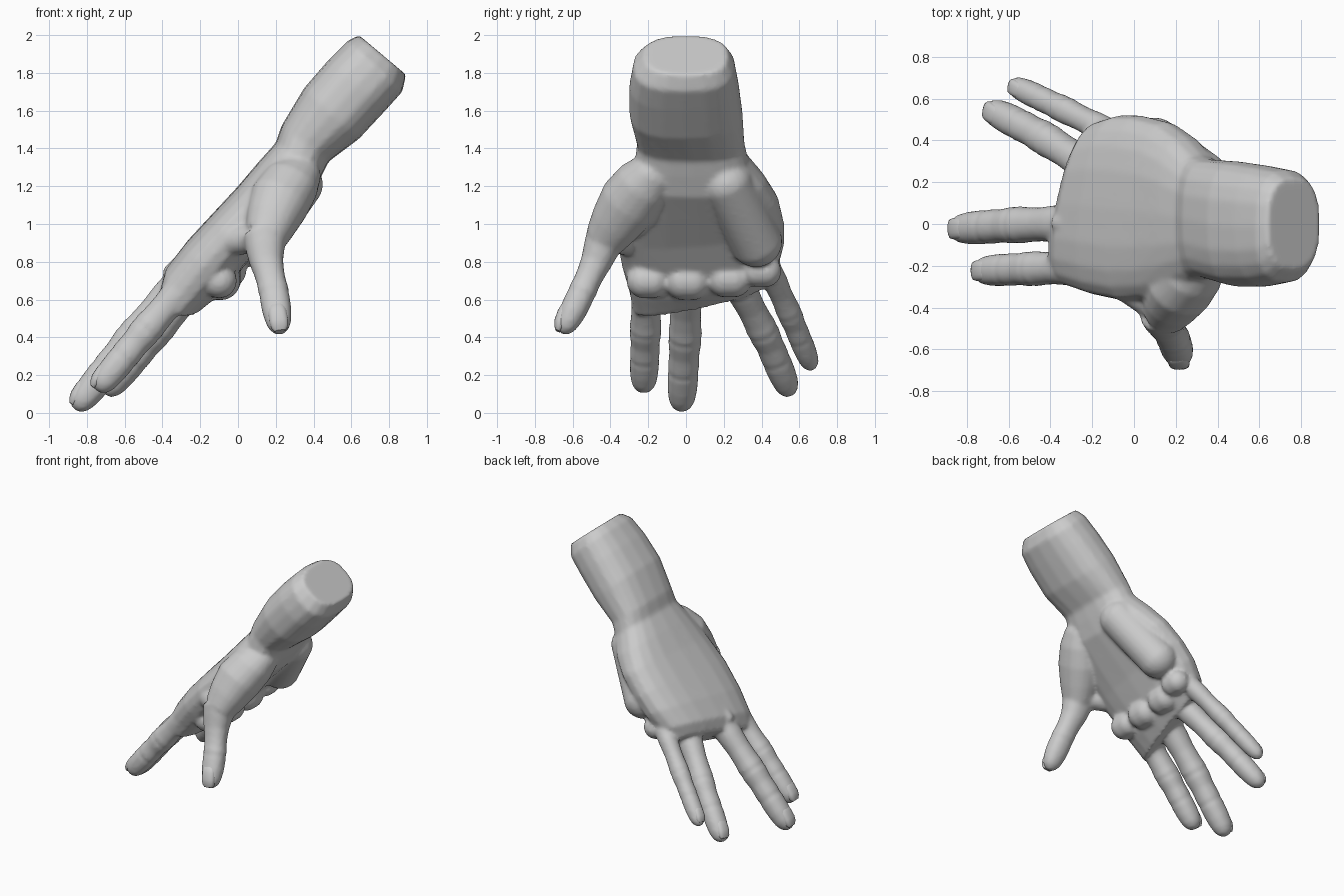
import bpy, bmesh, math
from mathutils import Vector as V

if "Cube" in bpy.data.objects:
    bpy.data.objects.remove(bpy.data.objects["Cube"])

SIDES = 20
DORSAL = V((-0.72, 0, 0.7))


def spow(v, p):
    return math.copysign(abs(v) ** (2 / p), v)


def loft(bm, rings, p=2.0):
    """Closed skin through rings of (centre, half width vector, half height vector)."""
    loops = []
    for c, a, b in rings:
        loops.append([bm.verts.new(c + a * spow(math.cos(t), p) + b * spow(math.sin(t), p))
                      for t in (2 * math.pi * i / SIDES for i in range(SIDES))])
    faces = [bm.faces.new(loops[0][::-1]), bm.faces.new(loops[-1])]
    for l0, l1 in zip(loops, loops[1:]):
        for i in range(SIDES):
            j = (i + 1) % SIDES
            faces.append(bm.faces.new((l0[i], l0[j], l1[j], l1[i])))
    bmesh.ops.recalc_face_normals(bm, faces=faces)


def frame(d, dorsal):
    a = d.cross(dorsal).normalized()
    return a, a.cross(d).normalized()


def along(pts, t):
    """Point and direction at fraction t of a polyline."""
    lens = [(q - p).length for p, q in zip(pts, pts[1:])]
    s = t * sum(lens)
    for i, n in enumerate(lens):
        if s <= n or i == len(lens) - 1:
            return pts[i].lerp(pts[i + 1], s / n), (pts[i + 1] - pts[i]).normalized()
        s -= n


def tube(bm, pts, table, r, dorsal=DORSAL, flat=1.0):
    a, b = frame((pts[-1] - pts[0]).normalized(), dorsal)
    loft(bm, [(along(pts, t)[0], a * r * k, b * r * k * flat) for t, k in table], 2.2)


def blob(bm, p, q, r, flat=1.0, dorsal=DORSAL):
    """Rounded capsule-like muscle pad from p to q."""
    p, q = V(p), V(q)
    d = (q - p).normalized()
    a, b = frame(d, dorsal)
    n = 8
    rings = []
    for end, sgn in ((p, -1), (q, 1)):
        for i in range(n):
            t = (1 - i / n if sgn < 0 else (i + 1) / n) * math.pi / 2 * 0.95
            k = r * math.cos(t)
            rings.append((end + d * sgn * r * math.sin(t), a * k, b * k * flat))
    loft(bm, rings)


def make(name, bm):
    me = bpy.data.meshes.new(name)
    bm.to_mesh(me)
    bm.free()
    ob = bpy.data.objects.new(name, me)
    bpy.context.collection.objects.link(ob)
    return ob


hand = bmesh.new()

# forearm and palm: dorsal x,z / palmar x,z / y range / slant
sections = [
    (0.64, 2.00, 0.89, 1.79, -0.22, 0.22, 0),
    (0.58, 1.97, 0.87, 1.70, -0.28, 0.26, 0),
    (0.48, 1.87, 0.78, 1.60, -0.30, 0.28, 0),
    (0.35, 1.72, 0.64, 1.45, -0.30, 0.30, 0),
    (0.23, 1.52, 0.48, 1.33, -0.26, 0.31, 0),
    (0.20, 1.43, 0.44, 1.25, -0.27, 0.33, 0),
    (0.11, 1.33, 0.38, 1.14, -0.32, 0.42, 0),
    (0.00, 1.20, 0.26, 1.02, -0.36, 0.49, 0.03),
    (-0.13, 1.06, 0.12, 0.88, -0.37, 0.52, 0.05),
    (-0.26, 0.92, 0.01, 0.75, -0.34, 0.52, 0.08),
    (-0.36, 0.79, -0.09, 0.63, -0.30, 0.49, 0.10),
    (-0.38, 0.69, -0.19, 0.55, -0.28, 0.44, 0.11)]
rings = []
for dx, dz, px, pz, y0, y1, slant in sections:
    rings.append((V(((dx + px) / 2, (y0 + y1) / 2, (dz + pz) / 2)),
                  V((slant * 0.7, (y1 - y0) / 2, slant * 0.7)),
                  V(((dx - px) / 2, 0, (dz - pz) / 2))))
loft(hand, rings, 2.6)

# fingers: path from knuckle to tip, radius
fingers = {
    "index": ([(-0.22, -0.20, 0.73), (-0.34, -0.21, 0.61), (-0.52, -0.215, 0.40), (-0.75, -0.225, 0.12)], 0.080),
    "middle": ([(-0.25, 0.01, 0.74), (-0.38, 0.00, 0.61), (-0.57, -0.005, 0.39), (-0.865, -0.025, 0.02)], 0.084),
    "ring": ([(-0.17, 0.24, 0.74), (-0.26, 0.305, 0.63), (-0.46, 0.43, 0.39), (-0.70, 0.555, 0.10)], 0.077),
    "little": ([(-0.09, 0.42, 0.79), (-0.18, 0.47, 0.70), (-0.36, 0.56, 0.50), (-0.59, 0.67, 0.235)], 0.062)}
PROFILE = [(0, 0.9), (0.06, 1.1), (0.18, 1.06), (0.3, 0.97), (0.4, 1.0), (0.46, 1.07), (0.485, 1.0),
           (0.51, 1.06), (0.6, 0.95), (0.7, 0.99), (0.725, 0.92), (0.75, 0.98), (0.85, 0.94),
           (0.92, 0.85), (0.96, 0.7), (0.985, 0.5), (1, 0.25)]
for name, (pts, r) in fingers.items():
    pts = [V(p) for p in pts]
    fingers[name] = (pts, r, DORSAL)
    tube(hand, pts, PROFILE, r)

# thumb
thumb = [V(p) for p in ((0.14, -0.42, 0.95), (0.15, -0.475, 0.80), (0.19, -0.55, 0.64), (0.225, -0.655, 0.42))]
THUMB_UP = V((0, -1, 0.25))
tube(hand, thumb, [(0, 1.45), (0.15, 1.3), (0.28, 1.12), (0.4, 1.0), (0.5, 0.97), (0.56, 1.03), (0.6, 0.96),
                   (0.65, 1.0), (0.78, 0.97), (0.88, 0.85), (0.94, 0.7), (0.98, 0.45), (1, 0.25)],
     0.08, THUMB_UP, 0.92)
fingers["thumb"] = (thumb, 0.08, THUMB_UP)

# thumb muscle and web, heel of the hand, finger pads
tube(hand, [V((0.36, -0.13, 1.32)), V((0.29, -0.21, 1.23)), V((0.20, -0.32, 1.09)), V((0.14, -0.43, 0.92))],
     [(0, 0.5), (0.1, 0.75), (0.3, 0.98), (0.55, 1.05), (0.8, 0.9), (1, 0.72)], 0.155, THUMB_UP)
blob(hand, (0.12, -0.40, 0.93), (-0.10, -0.25, 0.90), 0.08)
blob(hand, (0.31, 0.22, 1.21), (0.10, 0.37, 0.91), 0.14)
for x, y, z, r in ((-0.10, -0.20, 0.70, 0.095), (-0.09, 0.01, 0.70, 0.105),
                   (-0.08, 0.23, 0.71, 0.10), (-0.04, 0.40, 0.75, 0.085)):
    blob(hand, (x, y - 0.02, z), (x, y + 0.02, z), r)

# tendons and knuckles on the back of the hand
for y0, end in ((-0.03, (-0.30, -0.20, 0.745)), (0.02, (-0.335, 0.005, 0.765)),
                (0.08, (-0.275, 0.24, 0.775)), (0.13, (-0.16, 0.41, 0.785))):
    start = V((0.13, y0, 1.31))
    tube(hand, [start, V(end)], [(0, 0.6), (0.3, 0.85), (0.7, 1), (1, 1.1)], 0.034)
    blob(hand, V(end) + V((0.03, 0, 0.02)), V(end) + V((-0.015, 0, -0.02)), 0.048)

# fuse all into one skin
ob = make("hand", hand)
rm = ob.modifiers.new("fuse", 'REMESH')
rm.mode = 'VOXEL'
rm.voxel_size = 0.014
rm.use_smooth_shade = True
sm = ob.modifiers.new("relax", 'SMOOTH')
sm.factor = 0.5
sm.iterations = 5

# fingernails
for name, (pts, r, dorsal) in fingers.items():
    bm = bmesh.new()
    c, d = along(pts, 0.9 if name != "thumb" else 0.86)
    a, b = frame(d, dorsal)
    k = r / 0.08
    c = c + b * 0.04 * k
    loft(bm, [(c + d * s * k - b * drop * k, a * 0.05 * k * w, b * 0.034 * k * h) for s, w, h, drop in
              ((-0.075, 0.6, 0.6, 0.004), (-0.06, 0.9, 0.9, 0), (-0.02, 1, 1, 0), (0.03, 1, 0.95, 0.003),
               (0.06, 0.9, 0.75, 0.008), (0.08, 0.6, 0.4, 0.012))], 2.5)
    nail = make(name + "_nail", bm)
    bpy.context.view_layer.objects.active = nail
    nail.select_set(True)
    bpy.ops.object.shade_smooth_by_angle(angle=math.radians(40))
    nail.select_set(False)
